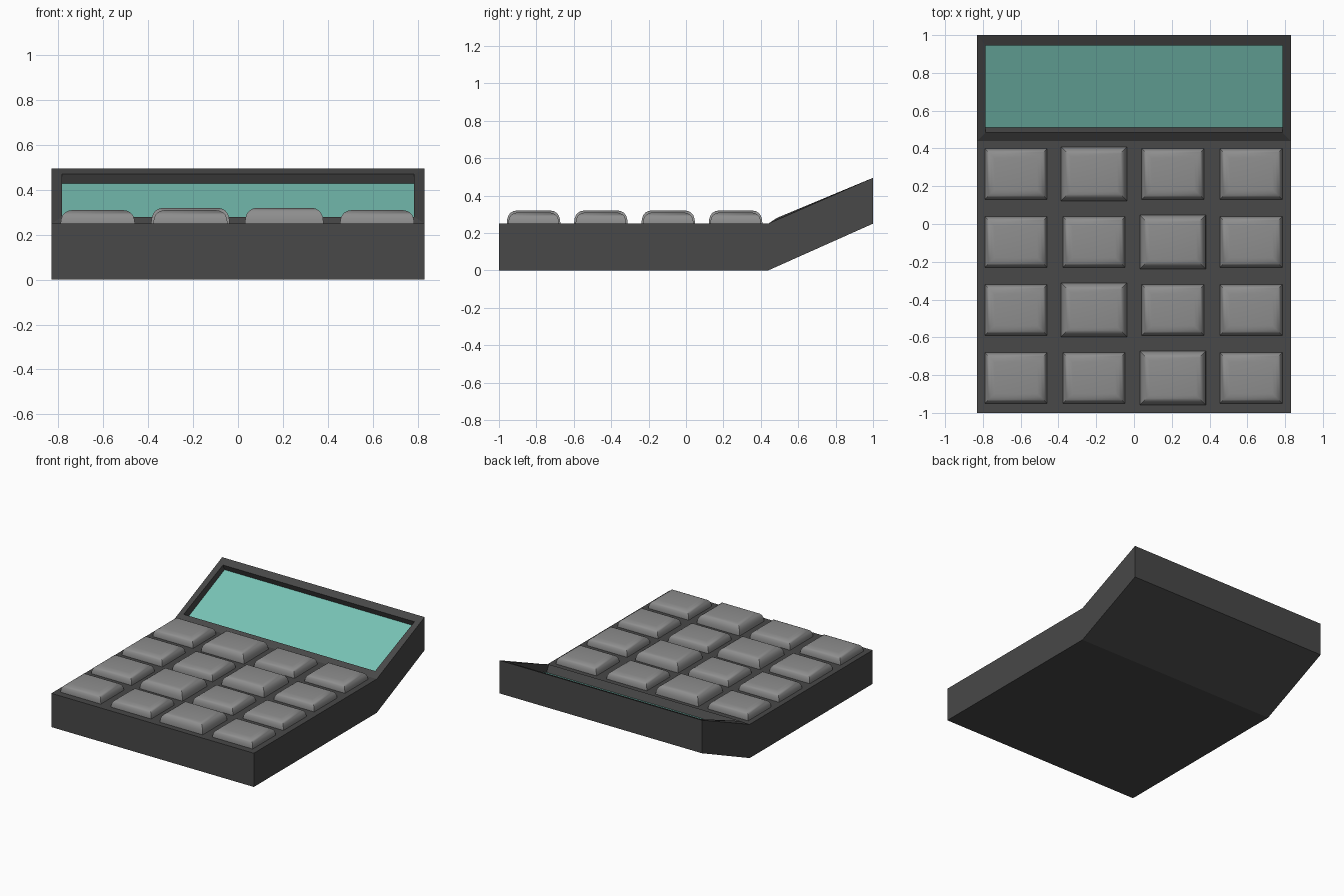
import bpy, bmesh
from mathutils import Vector

if "Cube" in bpy.data.objects:
    bpy.data.objects.remove(bpy.data.objects["Cube"])


def material(name, rgb):
    m = bpy.data.materials.new(name)
    m.diffuse_color = (*rgb, 1)
    m.use_nodes = True
    m.node_tree.nodes["Principled BSDF"].inputs["Base Color"].default_value = m.diffuse_color
    return m


CASE = material("charcoal plastic", (0.065, 0.065, 0.065))
KEY = material("grey key", (0.27, 0.27, 0.27))
SCREEN = material("teal screen", (0.19, 0.55, 0.47))


def make_object(name, bm, mats):
    bmesh.ops.recalc_face_normals(bm, faces=bm.faces)
    mesh = bpy.data.meshes.new(name)
    bm.to_mesh(mesh)
    bm.free()
    obj = bpy.data.objects.new(name, mesh)
    bpy.context.collection.objects.link(obj)
    for m in mats:
        mesh.materials.append(m)
    return obj


# Case: bent side profile swept across x, with a sunken screen in the slope
W = 0.83
profile = [(-1, 0), (0.44, 0), (1, 0.25), (1, 0.495), (0.44, 0.25), (-1, 0.25)]
bm = bmesh.new()
side = bm.faces.new([bm.verts.new((-W, y, z)) for y, z in profile])
ext = bmesh.ops.extrude_face_region(bm, geom=[side])
bmesh.ops.translate(bm, vec=(2 * W, 0, 0),
                    verts=[g for g in ext["geom"] if isinstance(g, bmesh.types.BMVert)])
bmesh.ops.recalc_face_normals(bm, faces=bm.faces)
slope = next(f for f in bm.faces if f.normal.z > 0.8 and f.normal.y < -0.2)


def inset_to(face, low, high):
    """Inset the face, then place its lower and upper edges at the given (y, z)."""
    mid = face.calc_center_median().y
    bmesh.ops.inset_individual(bm, faces=[face], thickness=0.01)
    for v in face.verts:
        y, z = low if v.co.y < mid else high
        v.co = Vector((0.785 if v.co.x > 0 else -0.785, y, z))


inset_to(slope, (0.485, 0.28), (0.945, 0.47))   # rim
inset_to(slope, (0.512, 0.23), (0.964, 0.428))  # recess walls and screen
slope.material_index = 1
make_object("calculator_case", bm, [CASE, SCREEN])


# Keys: rounded-top pads built from stacked shrinking rectangles
def make_key(name, cx, cy, scale):
    hx, hy = 0.165 * scale, 0.135 * scale
    h = 0.06 if scale == 1 else 0.07
    rings = [(0, -0.02), (0, 0.1), (0.003, 0.4), (0.009, 0.64), (0.02, 0.83),
             (0.035, 0.95), (0.052, 1.0)]
    bm = bmesh.new()
    previous = None
    for inset, t in rings:
        ring = [bm.verts.new((cx + sx * (hx - inset), cy + sy * (hy - inset), 0.25 + t * h))
                for sx, sy in ((-1, -1), (1, -1), (1, 1), (-1, 1))]
        if previous:
            for i in range(4):
                j = (i + 1) % 4
                bm.faces.new((previous[i], previous[j], ring[j], ring[i]))
        else:
            bm.faces.new(ring[::-1])
        previous = ring
    bm.faces.new(previous)
    obj = make_object(name, bm, [KEY])
    bpy.context.view_layer.objects.active = obj
    obj.select_set(True)
    bpy.ops.object.shade_smooth_by_angle(angle=0.7)
    obj.select_set(False)


large = {(0, 1), (1, 2), (2, 1), (3, 2)}
for row, y in enumerate((0.265, -0.095, -0.455, -0.815)):
    for col, x in enumerate((-0.625, -0.212, 0.206, 0.62)):
        make_key(f"key_{row + 1}_{col + 1}", x, y, 1.06 if (row, col) in large else 1)
